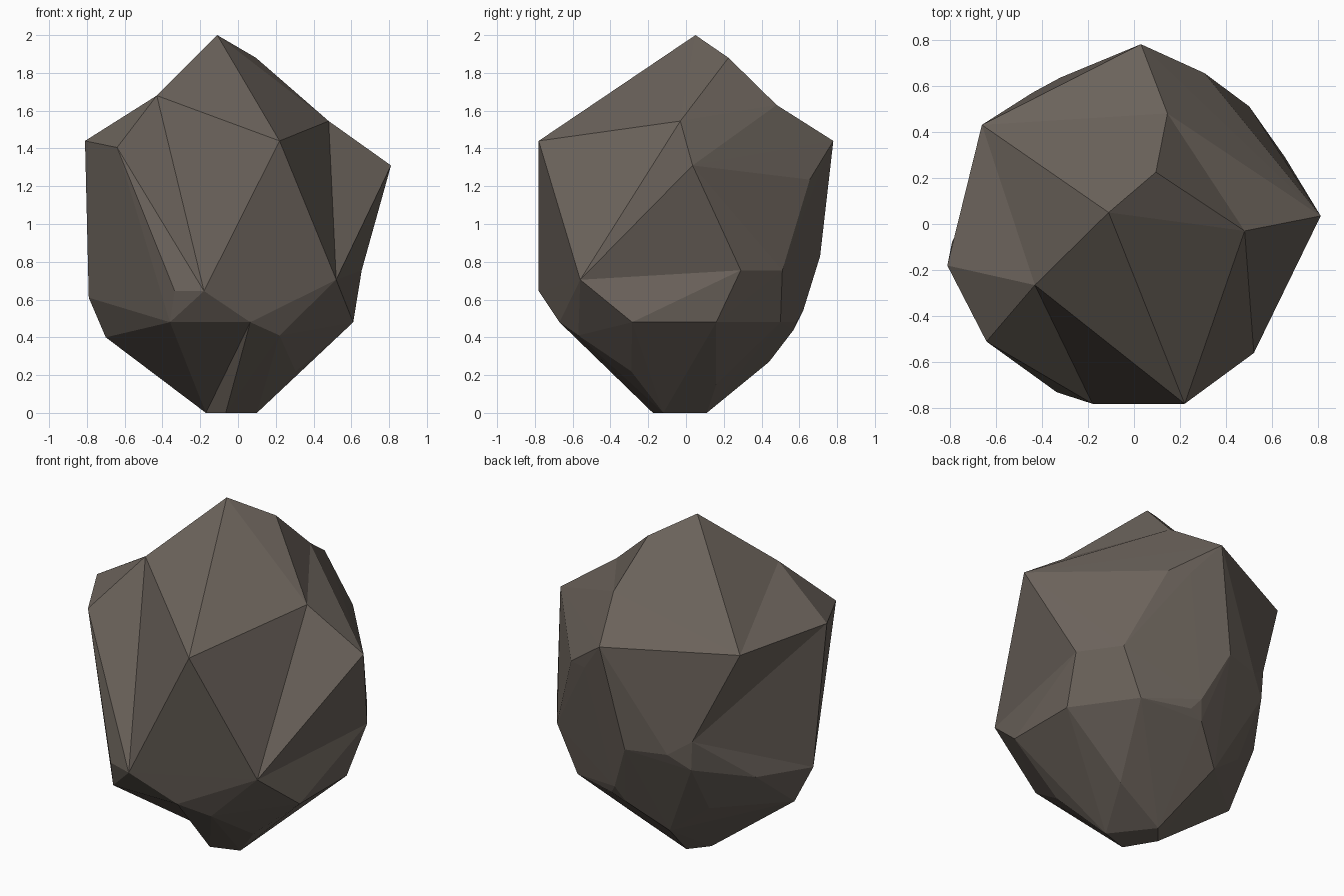
import bpy, bmesh

if "Cube" in bpy.data.objects:
    bpy.data.objects.remove(bpy.data.objects["Cube"])

# Corner points of the faceted boulder, grouped by height
crown = {
    "peak": (-.11, .05, 2.0), "ridge": (.095, .225, 1.88), "saddle": (.145, .48, 1.63),
    "dent": (-.43, -.265, 1.68), "notch": (.48, -.03, 1.545),
}
shoulder = {
    "left": (-.81, -.18, 1.44), "left_front": (-.64, -.51, 1.405), "front": (.22, -.78, 1.44),
    "right": (.81, .035, 1.31), "back": (.03, .78, 1.44), "back_left": (-.66, .43, 1.44),
    "back_right": (.305, .655, 1.235), "back_chip": (.185, .70, 1.245),
}
waist = {
    "hip": (.52, -.56, .705), "w1": (-.18, -.78, .645), "w2": (-.335, -.73, .645),
    "w3": (-.79, -.08, .61), "w4": (.655, .29, .755), "w5": (.50, .51, .755),
    "w6": (-.09, .71, .83), "w7": (-.32, .635, .83), "w8": (-.44, .57, .915),
    "w9": (-.43, .565, .74), "w10": (-.64, .25, .635),
}
lower = {
    "low_left": (-.36, -.67, .48), "low_front": (.065, -.67, .48), "l1": (-.70, -.03, .40),
    "l2": (.61, -.285, .48), "l3": (.61, .16, .48), "l4": (.37, .50, .48),
    "l5": (.085, .585, .48), "l6": (.04, .62, .54), "l7": (0, .57, .44),
    "l8": (-.20, .44, .27), "l9": (-.42, .38, .44), "l10": (.22, -.57, .41),
    "l11": (.305, -.29, .22), "l12": (.23, .16, .15),
}
foot = {
    "foot_front": (-.065, -.175, 0), "foot_right": (.10, -.12, 0),
    "foot_back": (-.08, .11, 0), "foot_left": (-.17, 0, 0),
}

bm = bmesh.new()
v = {}
for ring in (crown, shoulder, waist, lower, foot):
    for name, co in ring.items():
        v[name] = bm.verts.new(co)

# Convex shell
bmesh.ops.convex_hull(bm, input=list(bm.verts))
bmesh.ops.triangulate(bm, faces=list(bm.faces))


def valley(c, d):
    """Turn the ridge that separates c and d into a valley joining them."""
    c, d = v[c], v[d]
    if bm.edges.get((c, d)):
        return
    for edge in c.link_faces and [e for f in c.link_faces for e in f.edges if c not in e.verts]:
        a, b = edge.verts
        tips = {w for f in edge.link_faces for w in f.verts} - {a, b}
        if tips == {c, d}:
            bm.edges.remove(edge)
            bm.faces.new((a, c, d))
            bm.faces.new((b, d, c))
            return


# Shallow hollows between the ridges
for pair in (
    ("dent", "back_left"), ("dent", "w2"), ("dent", "w1"),             # left front
    ("notch", "hip"), ("notch", "ridge"), ("notch", "back_right"),     # right top
    ("notch", "saddle"),
    ("peak", "saddle"), ("back_left", "saddle"),                       # back top
    ("l2", "w4"), ("hip", "w4"),                                       # right side
    ("w8", "w10"), ("w8", "w3"), ("w8", "left"), ("w8", "w3"),         # left side
    ("low_left", "foot_left"), ("low_front", "foot_left"),             # underside
):
    valley(*pair)

bmesh.ops.delete(bm, geom=[w for w in bm.verts if not w.link_faces], context='VERTS')
bmesh.ops.recalc_face_normals(bm, faces=list(bm.faces))

mesh = bpy.data.meshes.new("boulder")
bm.to_mesh(mesh)
bm.free()
stone = bpy.data.materials.new("brown grey stone")
stone.diffuse_color = (.146, .123, .104, 1)
stone.use_nodes = True
stone.node_tree.nodes["Principled BSDF"].inputs["Base Color"].default_value = stone.diffuse_color
mesh.materials.append(stone)
rock = bpy.data.objects.new("boulder", mesh)
bpy.context.collection.objects.link(rock)
